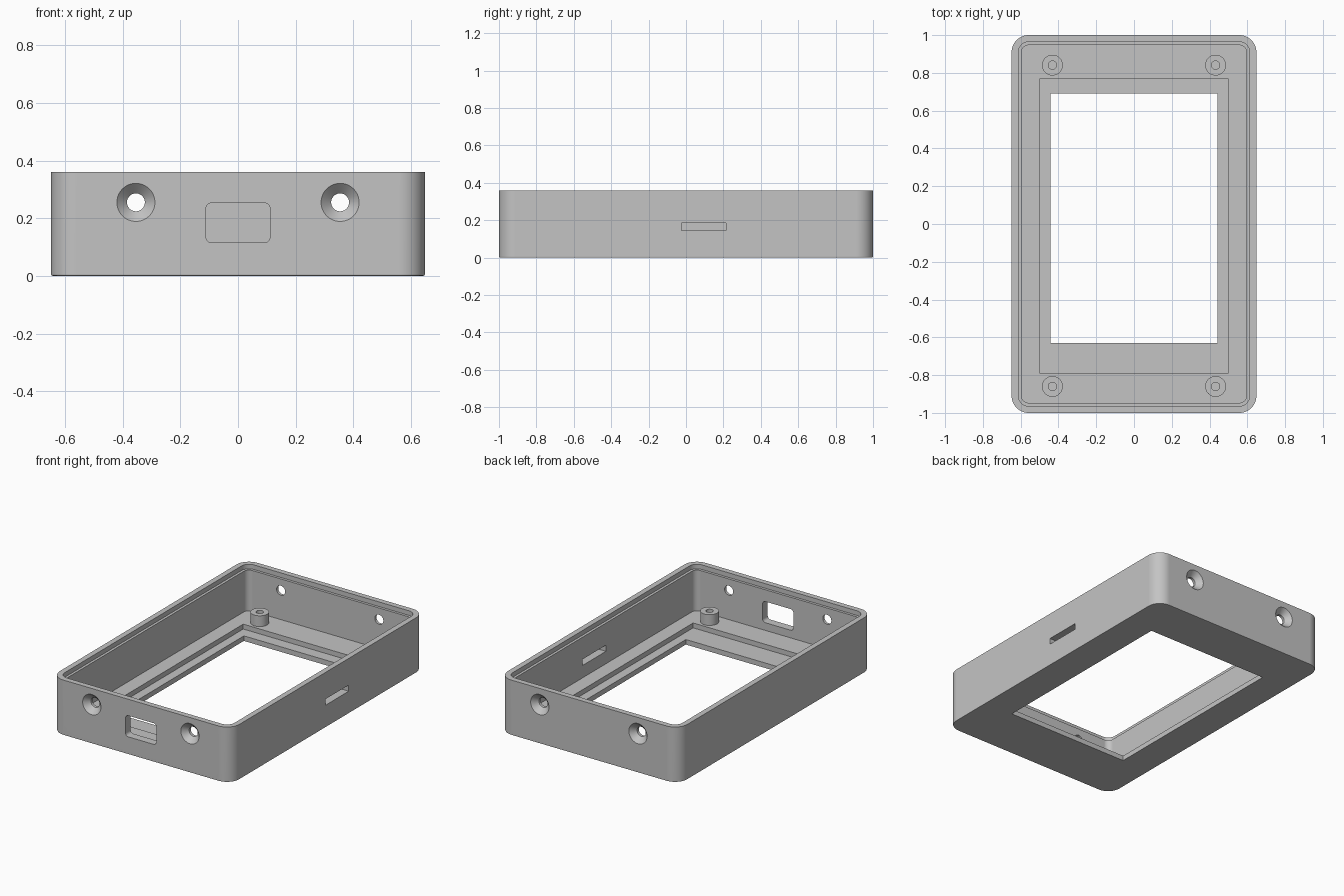
import bpy
import bmesh
from math import sin, cos, pi
from mathutils import Matrix

cube = bpy.data.objects.get("Cube")
if cube:
    bpy.data.objects.remove(cube, do_unlink=True)

HALF_X, HALF_Y, HEIGHT = 0.648, 1.0, 0.36
FLOOR = 0.065        # inner floor level
LEDGE = 0.033        # level of the recessed screen ledge
WALL = 0.053

grey = bpy.data.materials.new("plain grey")
grey.use_nodes = True
colour = (0.55, 0.55, 0.55, 1)
grey.diffuse_color = colour
grey.node_tree.nodes["Principled BSDF"].inputs["Base Color"].default_value = colour


def rounded_rect(w, d, r=0.0, n=12):
    """Outline of a rectangle with half sizes w, d and corner radius r."""
    if r == 0:
        return [(w, d), (-w, d), (-w, -d), (w, -d)]
    points = []
    for i, (sx, sy) in enumerate([(1, 1), (-1, 1), (-1, -1), (1, -1)]):
        for k in range(n + 1):
            a = (i + k / n) * pi / 2
            points.append((sx * (w - r) + r * cos(a), sy * (d - r) + r * sin(a)))
    return points


def circle(r, n=48):
    return [(r * cos(2 * pi * k / n), r * sin(2 * pi * k / n)) for k in range(n)]


def loft(name, rings, matrix=Matrix()):
    """Capped solid through a list of (outline, level) rings."""
    bm = bmesh.new()
    loops = [[bm.verts.new((x, y, z)) for x, y in outline] for outline, z in rings]
    for low, high in zip(loops, loops[1:]):
        for i in range(len(low)):
            j = (i + 1) % len(low)
            bm.faces.new((low[i], low[j], high[j], high[i]))
    bm.faces.new(loops[0][::-1])
    bm.faces.new(loops[-1])
    bm.transform(matrix)
    bmesh.ops.recalc_face_normals(bm, faces=bm.faces)
    mesh = bpy.data.meshes.new(name)
    bm.to_mesh(mesh)
    bm.free()
    mesh.materials.append(grey)
    obj = bpy.data.objects.new(name, mesh)
    bpy.context.collection.objects.link(obj)
    return obj


def activate(obj):
    bpy.ops.object.select_all(action='DESELECT')
    obj.select_set(True)
    bpy.context.view_layer.objects.active = obj


def cut(target, cutter):
    cutter.hide_render = True
    mod = target.modifiers.new("cut", 'BOOLEAN')
    mod.operation = 'DIFFERENCE'
    mod.solver = 'EXACT'
    mod.object = cutter
    activate(target)
    bpy.ops.object.modifier_apply(modifier=mod.name)
    bpy.data.objects.remove(cutter, do_unlink=True)


def shell_outline(inset, r):
    return rounded_rect(HALF_X - inset, HALF_Y - inset, r)


# Outer block with a slightly eased bottom edge
case = loft("case_shell", [
    (shell_outline(0.007, 0.083), 0),
    (shell_outline(0.002, 0.088), 0.002),
    (shell_outline(0, 0.09), 0.007),
    (shell_outline(0, 0.09), HEIGHT)])

# Inner cavity, widening into a lid lip at the rim
cut(case, loft("cavity_cutter", [
    (shell_outline(WALL, 0.037), FLOOR),
    (shell_outline(WALL, 0.037), HEIGHT - 0.03),
    (shell_outline(0.036, 0.054), HEIGHT - 0.03),
    (shell_outline(0.036, 0.054), HEIGHT + 0.1)]))

# Screen recess in the floor, then the window through it
cut(case, loft("recess_cutter", [(rounded_rect(0.5, 0.778), z) for z in (LEDGE, 0.2)],
               Matrix.Translation((0, -0.01, 0))))
cut(case, loft("window_cutter", [(rounded_rect(0.442, 0.661), z) for z in (-0.1, 0.2)],
               Matrix.Translation((0, 0.031, 0))))

# Countersunk screw holes, two in each end wall
for side in (-1, 1):
    turn = Matrix.Rotation(side * pi / 2, 4, 'X')
    for x in (-0.354, 0.354):
        cut(case, loft("screw_cutter", [
            (circle(0.071), -0.005), (circle(0.031), 0.035), (circle(0.031), 0.09)],
            Matrix.Translation((x, side * HALF_Y, 0.255)) @ turn))

# Rounded connector port in the front wall
cut(case, loft("port_cutter",
               [(rounded_rect(0.111, 0.069, 0.02, 6), z) for z in (-0.02, 0.09)],
               Matrix.Translation((0, -HALF_Y, 0.184)) @ Matrix.Rotation(-pi / 2, 4, 'X')))

# Card slot in the left wall
cut(case, loft("slot_cutter", [(rounded_rect(0.02, 0.12), z) for z in (-0.02, 0.09)],
               Matrix.Translation((HALF_X, 0.095, 0.166)) @ Matrix.Rotation(-pi / 2, 4, 'Y')))

# Hollow standoffs at the floor corners
parts = [case]
for y, end in ((-0.86, "front"), (0.841, "back")):
    for x, side in ((-0.432, "right"), (0.432, "left")):
        parts.append(loft(f"{end}_{side}_standoff", [
            (circle(0.055), FLOOR), (circle(0.055), FLOOR + 0.07),
            (circle(0.022), FLOOR + 0.07), (circle(0.022), FLOOR + 0.003)],
            Matrix.Translation((x, y, 0))))

# Smooth the rounded corners while keeping edges crisp
for part in parts:
    activate(part)
    bpy.ops.object.shade_smooth_by_angle(angle=pi / 6)
    weighted = part.modifiers.new("weighted normals", 'WEIGHTED_NORMAL')
    weighted.keep_sharp = True
